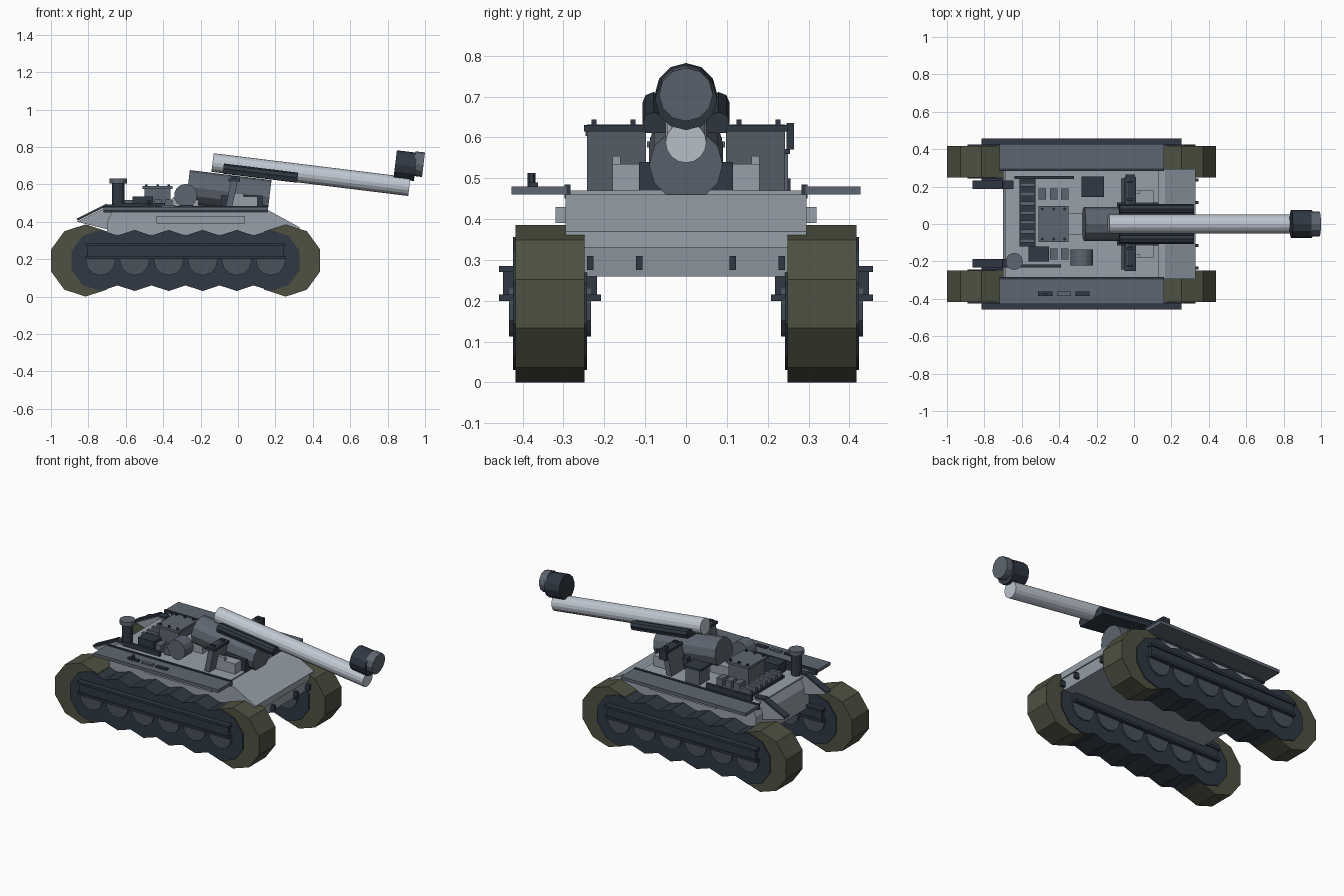
import bpy, bmesh, math
from mathutils import Euler, Matrix, Vector

cube = bpy.data.objects.get("Cube")
if cube:
    bpy.data.objects.remove(cube, do_unlink=True)


def material(name, red, green, blue):
    colour = [channel ** 2.2 for channel in (red, green, blue)] + [1]
    mat = bpy.data.materials.new(name)
    mat.use_nodes = True
    mat.diffuse_color = colour
    mat.node_tree.nodes["Principled BSDF"].inputs["Base Color"].default_value = colour
    return mat


def cool_grey(name, level):
    return material(name, level, level + .03, level + .07)


HULL = cool_grey("pale blue grey", .59)
SLATE = cool_grey("slate", .37)
DARK = cool_grey("dark slate", .2)
WHEEL = cool_grey("wheel grey", .29)
BARREL = cool_grey("pale metal", .75)
OLIVE = material("dull olive", .31, .32, .26)

# Shared levels and directions
DECK = .46
SIDES = (("left", 1), ("right", -1))
ACROSS = Euler((math.pi / 2, 0, 0))
UPRIGHT = Euler((0, 0, 0))
DROOP = math.radians(7)
GUN_AXIS = Euler((0, math.pi / 2 + DROOP, 0))


def finish(name, bm, mat):
    bmesh.ops.recalc_face_normals(bm, faces=bm.faces)
    mesh = bpy.data.meshes.new(name)
    bm.to_mesh(mesh)
    bm.free()
    mesh.materials.append(mat)
    bpy.context.collection.objects.link(bpy.data.objects.new(name, mesh))


def block(name, x, y, length, width, height, mat, base=DECK, lean=0):
    """Box standing on the base level, optionally leaned about its middle."""
    bm = bmesh.new()
    place = (Matrix.Translation((x, y, base + height / 2))
             @ Matrix.Rotation(lean, 4, 'Y')
             @ Matrix.Diagonal((length, width, height, 1)))
    bmesh.ops.create_cube(bm, size=1, matrix=place)
    finish(name, bm, mat)


def cylinder(name, x, y, z, radius, length, mat, turn, sides=12):
    bm = bmesh.new()
    place = Matrix.Translation((x, y, z)) @ turn.to_matrix().to_4x4()
    bmesh.ops.create_cone(bm, cap_ends=True, segments=sides, radius1=radius,
                          radius2=radius, depth=length, matrix=place)
    finish(name, bm, mat)


def prism(name, profile, y, width, mat):
    """Extrude a side profile across the given width."""
    bm = bmesh.new()
    face = bm.faces.new([bm.verts.new((x, y - width / 2, z)) for x, z in profile])
    grown = bmesh.ops.extrude_face_region(bm, geom=[face])["geom"]
    moved = [item for item in grown if isinstance(item, bmesh.types.BMVert)]
    bmesh.ops.translate(bm, vec=Vector((0, width, 0)), verts=moved)
    finish(name, bm, mat)


# Running gear: overlapping ten-sided drums make the wavy band
MIDDLE = -.28
AXLE = .193
TRACK = .333
PITCH = .182
for side, s in SIDES:
    for end, direction in (("front", 1), ("rear", -1)):
        cylinder(f"{side}_track_{end}", MIDDLE + direction * .535, s * TRACK, AXLE,
                 AXLE, .168, OLIVE, ACROSS, sides=10)
    for index in range(6):
        x = MIDDLE + PITCH * (index - 2.5)
        cylinder(f"{side}_track_drum", x, s * TRACK, AXLE, .163, .182, DARK, ACROSS, sides=10)
        cylinder(f"{side}_road_wheel", x, s * TRACK, AXLE, .08, .2, WHEEL, ACROSS)
    block(f"{side}_rail", MIDDLE, s * TRACK, 1.05, .23, .07, DARK, base=.205)
    for level in (.2, .27):
        block(f"{side}_rail_lip", MIDDLE, s * TRACK, 1.07, .25, .015, DARK, base=level)

# Fenders and sponsons
for side, s in SIDES:
    block(f"{side}_fender", MIDDLE, s * .36, .88, .135, .02, SLATE)
    block(f"{side}_fender_edge", MIDDLE, s * .29, .88, .015, .035, DARK, base=.45)
    block(f"{side}_sponson_panel", -.2, s * .3, .47, .04, .04, HULL, base=.39)

# Hull, with the sloped glacis running down to the nose
NOSE = .33
REAR = -.7
KNEE = .165
prism("lower_hull", [(REAR, .26), (NOSE - .02, .26), (NOSE, .37), (KNEE, DECK),
                     (REAR + .03, DECK), (REAR, .4)], 0, .5, HULL)
prism("upper_hull", [(REAR, NOSE), (NOSE, NOSE), (NOSE, .37), (KNEE, DECK),
                     (REAR + .03, DECK), (REAR, .4)], 0, .59, HULL)
block("deck_plate", MIDDLE, 0, .82, .57, .01, HULL)

# Rear arms and nose brackets
for side, s in SIDES:
    prism(f"{side}_rear_arm", [(-.86, .4), (REAR, .48), (-.65, .48), (REAR, .36),
                               (-.78, .38)], s * .21, .035, HULL)
    block(f"{side}_arm_cap", -.78, s * .21, .18, .045, .012, DARK, base=.445, lean=-.46)
    block(f"{side}_arm_head", -.68, s * .21, .07, .045, .012, DARK, base=.48)
    for y in (.115, .235):
        block(f"{side}_tow_bracket", NOSE, s * y, .03, .016, .035, DARK, base=.275)

# Leaning shields and crew boxes beside the gun
for side, s in SIDES:
    block(f"{side}_shield", -.035, s * .17, .035, .145, .17, SLATE, lean=.2)
    block(f"{side}_shield_rim", -.02, s * .175, .06, .15, .016, DARK, base=.615)
    for y in (.13, .225):
        block(f"{side}_shield_hook", -.02, s * y, .03, .012, .014, DARK, base=.63)
    block(f"{side}_crew_box", .05, s * .135, .11, .09, .075, HULL)
    block(f"{side}_crew_seat", 0, s * .17, .06, .02, .095, HULL)
block("shield_lamp", -.02, .255, .05, .018, .065, DARK, base=.57)


def gun_part(name, x, y, z, radius, length, mat, sides=12):
    cylinder(name, x, y, z, radius, length, mat, GUN_AXIS, sides)


# Gun with drooping barrel and raised muzzle brake
gun_part("gun_barrel", .39, 0, .652, .05, 1.06, BARREL, sides=16)
gun_part("gun_breech", -.05, 0, .56, .09, .44, SLATE)
gun_part("muzzle_brake", .895, 0, .7, .076, .11, DARK)
gun_part("muzzle_brake_ring", .967, 0, .708, .066, .05, SLATE)
block("gun_cradle", .12, 0, .4, .2, .04, DARK, base=.635, lean=DROOP)
block("cradle_base", .02, 0, .22, .23, .08, DARK)
for side, s in SIDES:
    gun_part(f"{side}_recoil_tube", .12, s * .08, .66, .027, .4, DARK, sides=8)

# Engine with bolted cover
ENGINE = -.43
block("engine_block", ENGINE, 0, .14, .17, .115, SLATE)
block("engine_cover", ENGINE, 0, .16, .19, .015, SLATE, base=.575)
for across in (-1, 0, 1):
    for s in (-1, 1):
        cylinder("cover_bolt", ENGINE + across * .06, s * .08, .59, .008, .02, DARK,
                 UPRIGHT, sides=6)
        block("engine_fitting", ENGINE + across * .06, s * .16, .04, .06, .06, SLATE)
cylinder("flywheel", MIDDLE, -.18, .54, .062, .085, SLATE, ACROSS, sides=14)
block("gearbox", MIDDLE, 0, .14, .12, .07, HULL)
block("battery_box", -.51, -.16, .11, .08, .075, DARK)
block("fuel_box", -.22, .2, .1, .1, .1, SLATE)
block("fuel_box_lid", -.22, .2, .12, .11, .012, DARK, base=.56)

# Radiator slats and deck rails
RADIATOR = -.57
block("radiator_base", RADIATOR, .06, .085, .36, .025, DARK)
for index in range(7):
    block("radiator_slat", RADIATOR, .05 * index - .09, .08, .02, .055, SLATE)
block("left_deck_rail", -.48, .248, .32, .016, .04, DARK)
block("right_deck_rail", -.52, -.225, .26, .016, .04, DARK)

# Exhaust stack
STACK = -.64
cylinder("exhaust_stack", STACK, -.2, .54, .033, .16, DARK, UPRIGHT)
cylinder("exhaust_cap", STACK, -.2, .617, .046, .026, SLATE, UPRIGHT)

# Small fittings on the right fender
for offset, mat in ((-.1, DARK), (0, SLATE), (.1, DARK)):
    block("fender_clip", offset - .375, -.373, .076, .022, .03, mat)
cylinder("fender_post", -.475, -.378, .495, .01, .035, DARK, UPRIGHT, sides=6)
